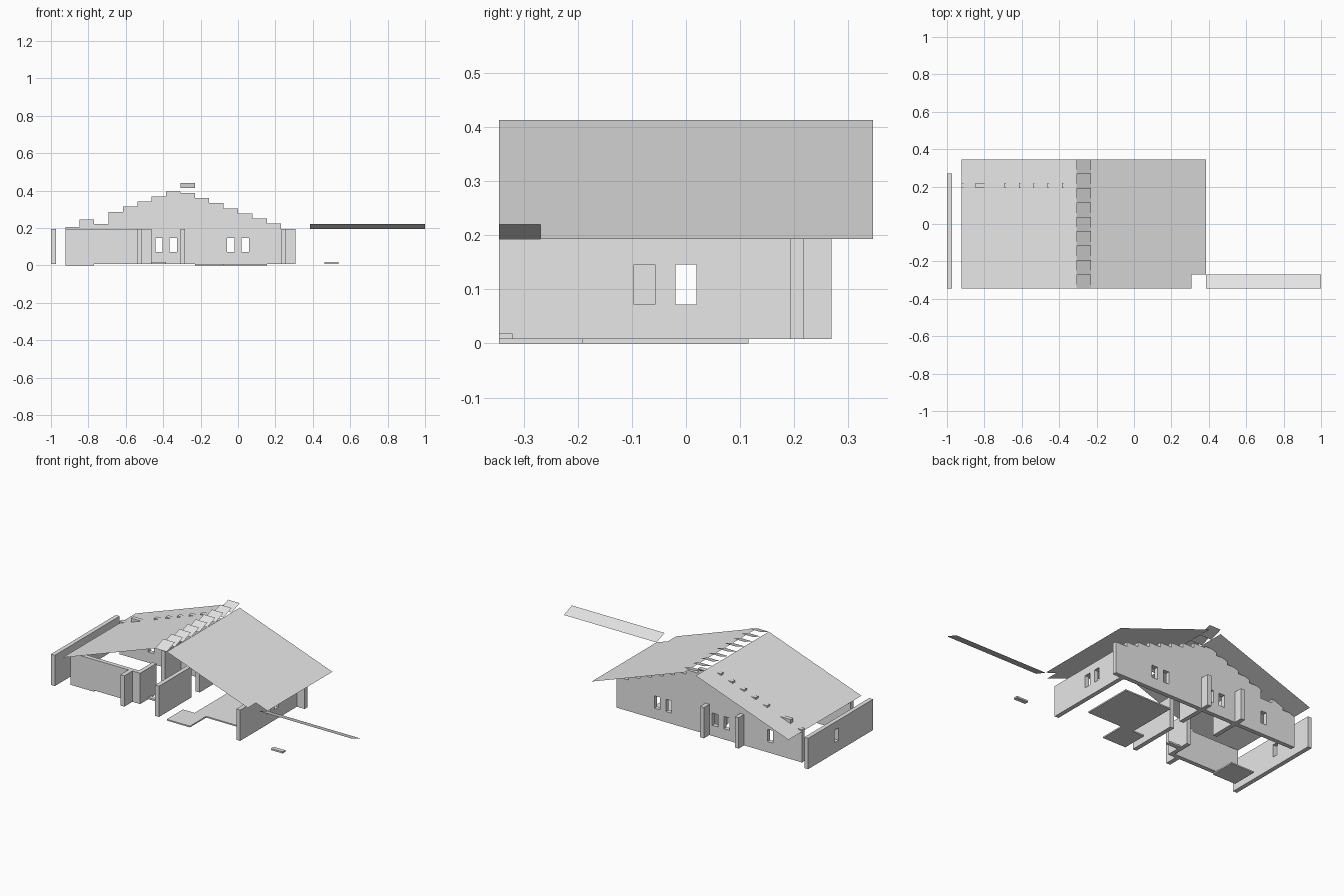
import bpy
import bmesh

cube = bpy.data.objects.get("Cube")
if cube:
    bpy.data.objects.remove(cube, do_unlink=True)

M = 2 / 26          # building module
T = M / 3           # wall thickness
BASE, TOP = 0.008, 0.193
RIDGE = 0.413

plaster = bpy.data.materials.new("light_grey")
plaster.use_nodes = True
GREY = (0.8, 0.8, 0.8, 1)
plaster.diffuse_color = GREY
plaster.node_tree.nodes["Principled BSDF"].inputs["Base Color"].default_value = GREY


def gx(k):
    return -1 + k * M


def gy(k):
    return (k - 4.5) * M


def finish(name, bm):
    mesh = bpy.data.meshes.new(name)
    bm.normal_update()
    bm.to_mesh(mesh)
    bm.free()
    mesh.materials.append(plaster)
    ob = bpy.data.objects.new(name, mesh)
    bpy.context.collection.objects.link(ob)
    return ob


def prism(name, points, offset):
    """Extrude a flat outline along an offset; no offset leaves a sheet."""
    bm = bmesh.new()
    face = bm.faces.new([bm.verts.new(p) for p in points])
    if offset:
        res = bmesh.ops.extrude_face_region(bm, geom=[face], use_keep_orig=True)
        verts = [v for v in res["geom"] if isinstance(v, bmesh.types.BMVert)]
        bmesh.ops.translate(bm, verts=verts, vec=offset)
        bmesh.ops.recalc_face_normals(bm, faces=bm.faces)
    return finish(name, bm)


def box(name, x0, x1, y0, y1, z0=BASE, z1=TOP):
    outline = [(x0, y0, z0), (x1, y0, z0), (x1, y1, z0), (x0, y1, z0)]
    return prism(name, outline, (0, 0, z1 - z0))


def cut_windows(wall, centres, along_x):
    """Cut half-module windows through a wall."""
    for a, b in centres:
        w, d = M / 4, T * 2
        rx, ry = (w, d) if along_x else (d, w)
        cutter = box("window_cutter", a - rx, a + rx, b - ry, b + ry, 0.072, 0.146)
        cutter.hide_render = True
        mod = wall.modifiers.new("window", "BOOLEAN")
        mod.operation = "DIFFERENCE"
        mod.solver = "EXACT"
        mod.object = cutter
        bpy.context.view_layer.objects.active = wall
        bpy.ops.object.modifier_apply(modifier=mod.name)
        bpy.data.objects.remove(cutter, do_unlink=True)


# Back gable wall with a stepped top
steps = [0.205, 0.245, 0.222, 0.286, 0.314, 0.341, 0.369, 0.396]
steps += [0.387 - 0.0274 * i for i in range(8)]
outline = [(gx(17), gy(7), BASE), (gx(1), gy(7), BASE)]
for i, h in enumerate(steps):
    outline += [(gx(i + 1), gy(7), h), (gx(i + 2), gy(7), h)]
gable = prism("back_gable_wall", outline, (0, T, 0))
cut_windows(gable, [(gx(k), gy(7) + T / 2) for k in (3.75, 7.5, 8.5, 12.5, 13.5)], True)

# Long side walls
right_side = box("outer_wall", gx(0), gx(0) + T, gy(0), gy(8))
cut_windows(right_side, [(gx(0) + T / 2, gy(4.5))], False)
left_side = box("side_wall", gx(16), gx(16) + T, gy(0), gy(7))
cut_windows(left_side, [(gx(16) + T / 2, gy(k)) for k in (3.5, 4.5)], False)

# Front wall and cross walls: column, start row, end row
box("front_wall", gx(1), gx(7), gy(1), gy(1) + T)
cross_walls = {
    "front_pier": (gx(6), 0, 1),
    "entry_wall": (gx(7) - T, 1 + 1 / 3, 3),
    "hall_wall": (gx(9), 0, 4),
    "rear_hall_wall": (gx(9), 5, 7),
    "rear_room_wall": (gx(6), 5, 7),
}
for name, (x, r0, r1) in cross_walls.items():
    box(name, x, x + T, gy(r0), gy(r1))
for k in (6, 9):
    box("back_buttress", gx(k), gx(k) + T, gy(7) + T, gy(8))

# Floors and door sills
floor = [(10, 0), (12, 0), (12, 2), (15, 2), (15, 6), (11, 6), (11, 2), (10, 2)]
prism("main_floor", [(gx(i), gy(j), 0) for i, j in floor], (0, 0, BASE))
box("small_floor", gx(1), gx(3), gy(1), gy(3), 0, BASE)
box("door_sill", gx(7), gx(8), gy(2), gy(2) + T, BASE, 0.018)
box("loose_sill", gx(19), gx(20), gy(0), gy(0) + T, BASE, 0.018)

# Roof slopes, thin sheets with one corner notched
pitch = (RIDGE - TOP) / (8 * M)


def slope_points(cells, top_col):
    return [(gx(i), gy(j), RIDGE - pitch * M * abs(i - top_col)) for i, j in cells]


prism("roof_slope_a", slope_points([(1, 0), (9, 0), (9, 9), (1, 9)], 9), None)
prism("roof_slope_b", slope_points(
    [(10, 0), (17, 0), (17, 1), (18, 1), (18, 9), (10, 9)], 10), None)


# Tilted ridge slats and the loose roof strip
def slat(name, c0, c1, row, z0, z1):
    prism(name, [(gx(c0), gy(row), z0), (gx(c1), gy(row), z0),
                 (gx(c1), gy(row + 1), z1), (gx(c0), gy(row + 1), z1)], None)


for r in range(9):
    slat("ridge_slat", 9, 10, r, RIDGE, RIDGE + pitch * M)
slat("loose_roof_strip", 18, 26, 0, TOP + pitch * M, TOP)
